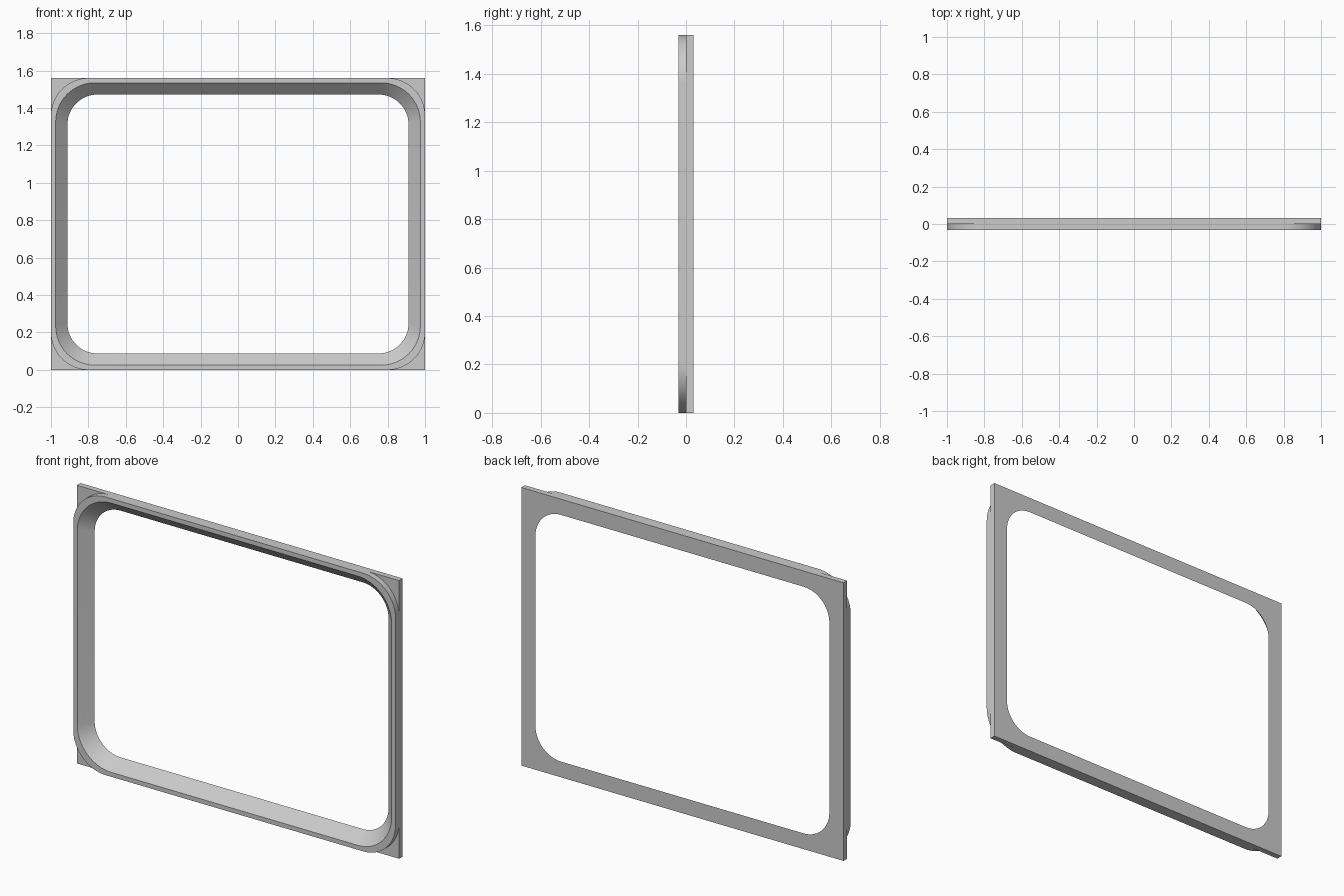
import bpy, bmesh
from math import sin, cos, pi, radians

cube = bpy.data.objects.get("Cube")
if cube:
    bpy.data.objects.remove(cube, do_unlink=True)

HEIGHT, HALF_W, DEPTH = 1.56, 1.0, 0.032
STEPS = 16  # segments in each rounded corner

grey = bpy.data.materials.new("frame_grey")
grey.use_nodes = True
colour = (0.6, 0.6, 0.6, 1)
grey.diffuse_color = colour
grey.node_tree.nodes["Principled BSDF"].inputs["Base Color"].default_value = colour


def rounded_loop(bm, inset, radius, y):
    """Rounded rectangle at depth y, inset from the frame's outer edge."""
    hx, hz = HALF_W - inset - radius, HEIGHT / 2 - inset - radius
    loop = []
    for corner, (sx, sz) in enumerate([(1, 1), (-1, 1), (-1, -1), (1, -1)]):
        for i in range(STEPS + 1):
            a = (corner + i / STEPS) * pi / 2
            loop.append(bm.verts.new((sx * hx + radius * cos(a), y,
                                      HEIGHT / 2 + sz * hz + radius * sin(a))))
    return loop


def lofted_frame(name, sections):
    """Closed frame skinned through (inset, radius, y) sections."""
    bm = bmesh.new()
    loops = [rounded_loop(bm, *s) for s in sections]
    n = len(loops[0])
    for a, b in zip(loops, loops[1:] + loops[:1]):
        for i in range(n):
            j = (i + 1) % n
            bm.faces.new((a[i], a[j], b[j], b[i]))
    bmesh.ops.remove_doubles(bm, verts=bm.verts, dist=1e-5)
    bmesh.ops.recalc_face_normals(bm, faces=bm.faces)
    mesh = bpy.data.meshes.new(name)
    bm.to_mesh(mesh)
    bm.free()
    mesh.materials.append(grey)
    obj = bpy.data.objects.new(name, mesh)
    bpy.context.collection.objects.link(obj)
    bpy.ops.object.select_all(action='DESELECT')
    obj.select_set(True)
    bpy.context.view_layer.objects.active = obj
    bpy.ops.object.shade_smooth_by_angle(angle=radians(30))
    return obj


# Sloping opening: wide at the front, narrow at the back
front_hole = (0.025, 0.21, -DEPTH)
middle_hole = (0.0565, 0.185, 0)
back_hole = (0.088, 0.16, DEPTH)

# Front bezel with rounded outer corners
lofted_frame("front_bezel", [middle_hole, front_hole,
                             (0, 0.2, -DEPTH), (0, 0.2, 0)])

# Square-cornered back plate
lofted_frame("back_plate", [back_hole, middle_hole,
                            (0, 0, 0), (0, 0, DEPTH)])
